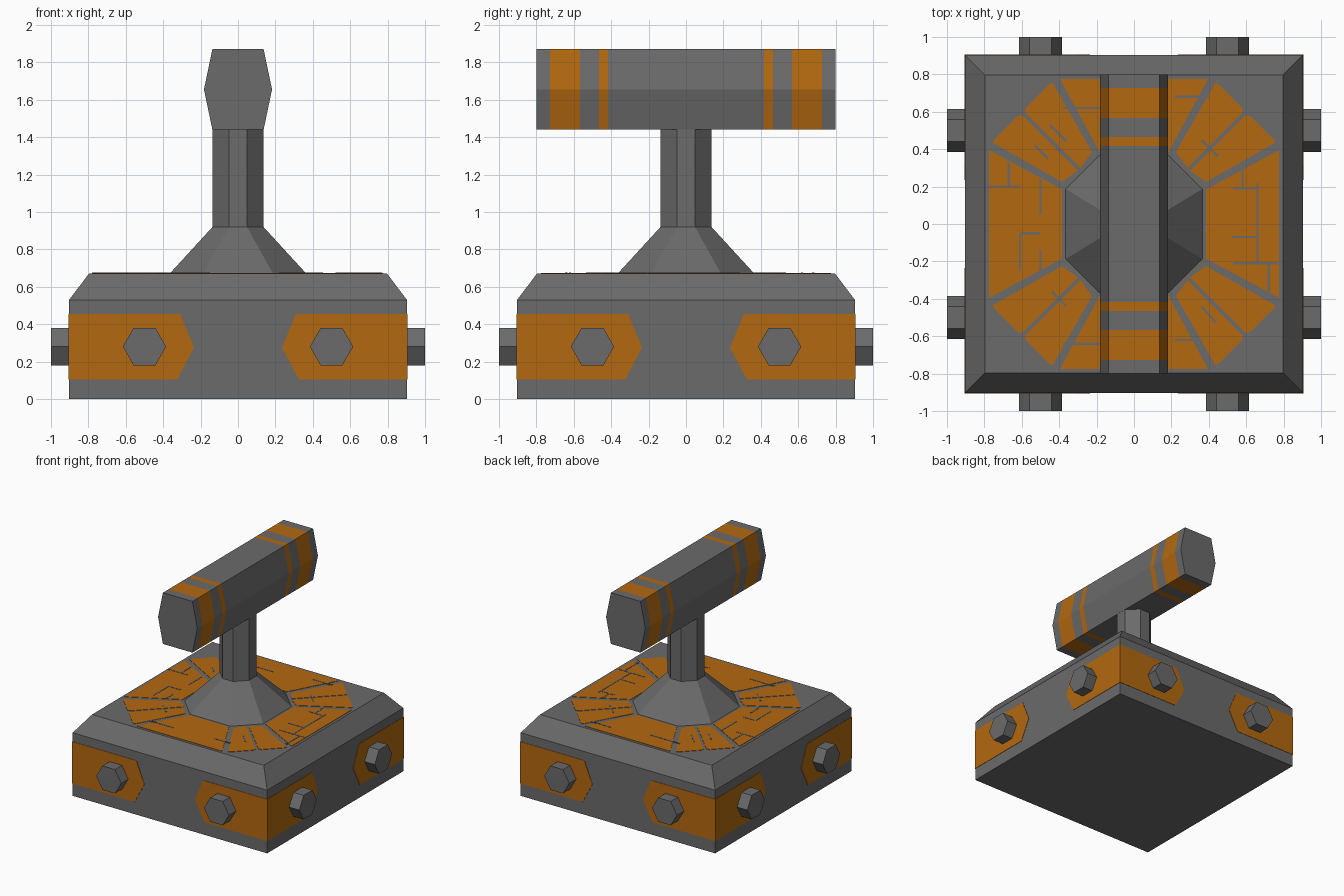
import bpy, bmesh, math
from mathutils import Matrix, Vector

if "Cube" in bpy.data.objects:
    bpy.data.objects.remove(bpy.data.objects["Cube"])


def material(name, rgb):
    m = bpy.data.materials.new(name)
    m.diffuse_color = (*rgb, 1)
    m.use_nodes = True
    m.node_tree.nodes["Principled BSDF"].inputs["Base Color"].default_value = m.diffuse_color
    return m


GREY = material("dark grey", (0.145, 0.145, 0.145))
ORANGE = material("burnt orange", (0.45, 0.14, 0.005))


def finish(name, bm, mats):
    bmesh.ops.recalc_face_normals(bm, faces=bm.faces)
    me = bpy.data.meshes.new(name)
    bm.to_mesh(me)
    bm.free()
    for m in mats:
        me.materials.append(m)
    ob = bpy.data.objects.new(name, me)
    bpy.context.collection.objects.link(ob)
    return ob


def add_loft(bm, rings, bands=None, turn=0):
    """Closed skin through rings of points; bands holds a material per section."""
    rot = Matrix.Rotation(turn * math.pi / 2, 3, 'Z')
    vs = [[bm.verts.new(rot @ Vector(p)) for p in r] for r in rings]
    n = len(vs[0])
    for k in range(len(vs) - 1):
        for i in range(n):
            j = (i + 1) % n
            f = bm.faces.new((vs[k][i], vs[k][j], vs[k + 1][j], vs[k + 1][i]))
            f.material_index = bands[k] if bands else 0
    bm.faces.new(vs[0][::-1])
    bm.faces.new(vs[-1])


def square(h, z):
    return [(-h, -h, z), (h, -h, z), (h, h, z), (-h, h, z)]


def octagon(a, s, z):
    return [(a, -s, z), (a, s, z), (s, a, z), (-s, a, z),
            (-a, s, z), (-a, -s, z), (-s, -a, z), (s, -a, z)]


# Base block with a sloped upper rim
bm = bmesh.new()
add_loft(bm, [square(0.903, 0), square(0.903, 0.53), square(0.797, 0.67)])
finish("base", bm, [GREY])

# Flared octagonal post
bm = bmesh.new()
add_loft(bm, [octagon(0.37, 0.19, 0.665), octagon(0.136, 0.048, 0.92),
              octagon(0.136, 0.048, 1.45)])
finish("post", bm, [GREY])

# Hexagonal handle with painted bands
half = [(0.137, 1.44), (0.182, 1.655), (0.137, 1.87)]
profile = half + [(-x, z) for x, z in reversed(half)]
stops = [-0.8, -0.727, -0.567, -0.465, -0.416, 0.416, 0.465, 0.567, 0.727, 0.8]
bm = bmesh.new()
add_loft(bm, [[(x, y, z) for x, z in profile] for y in stops],
         [k % 2 for k in range(len(stops) - 1)])
finish("handle", bm, [GREY, ORANGE])

# Side panels and hexagonal bolts, two per side
panel = [(0.905, 0.105), (0.325, 0.105), (0.235, 0.275), (0.31, 0.455), (0.905, 0.455)]
panels, bolts = bmesh.new(), bmesh.new()
for turn in range(4):
    for s in (-1, 1):
        add_loft(panels, [[(s * x, y, z) for x, z in panel]
                          for y in (-0.89, -0.906)], turn=turn)
        add_loft(bolts, [[(s * 0.5 + 0.116 * math.cos(i * math.pi / 3), y,
                           0.28 + 0.116 * math.sin(i * math.pi / 3))
                          for i in range(6)] for y in (-0.89, -1.0)], turn=turn)
finish("side_panels", panels, [ORANGE])
finish("bolts", bolts, [GREY])

# Ring of painted tiles on top: one tile per side, two per corner
side_tile = [(0.385, -0.185), (0.775, -0.395), (0.775, 0.395), (0.385, 0.185)]
corner_tile = [(0.385, 0.225), (0.755, 0.435), (0.745, 0.455), (0.62, 0.58),
               (0.595, 0.58), (0.30, 0.285)]
bm = bmesh.new()
for turn in range(4):
    for tile in (side_tile, corner_tile, [(y, x) for x, y in corner_tile]):
        add_loft(bm, [[(x, y, z) for x, y in tile] for z in (0.668, 0.673)], turn=turn)
finish("top_tiles", bm, [ORANGE])

# Thin grey cracks across the tiles: x1, y1, x2, y2
cracks = [
    (0.66, -0.22, 0.66, 0.22), (0.52, -0.07, 0.66, -0.07), (0.53, -0.21, 0.77, -0.21),
    (0.72, -0.39, 0.72, -0.21), (0.53, 0.19, 0.66, 0.19), (0.58, 0.19, 0.58, 0.29),
    (-0.78, 0.20, -0.61, 0.20), (-0.67, 0.20, -0.67, 0.33), (-0.50, 0.05, -0.50, 0.24),
    (-0.61, -0.05, -0.50, -0.05), (-0.61, -0.25, -0.61, -0.05), (-0.50, -0.25, -0.50, -0.14),
    (-0.38, 0.62, -0.10, 0.62), (0.22, 0.68, 0.40, 0.68), (0.22, -0.62, 0.36, -0.62),
    (-0.38, -0.64, -0.15, -0.64), (0.36, 0.45, 0.45, 0.36), (-0.45, 0.53, -0.36, 0.44),
    (-0.53, 0.42, -0.46, 0.35), (0.44, -0.53, 0.36, -0.44), (-0.44, -0.36, -0.36, -0.44),
]
bm = bmesh.new()
for x1, y1, x2, y2 in cracks:
    a, b = Vector((x1, y1, 0)), Vector((x2, y2, 0))
    d = (b - a).normalized()
    w = Vector((-d.y, d.x, 0)) * 0.006
    add_loft(bm, [[p + Vector((0, 0, z)) for p in (a - w, b - w, b + w, a + w)]
                  for z in (0.668, 0.675)])
finish("tile_cracks", bm, [GREY])
